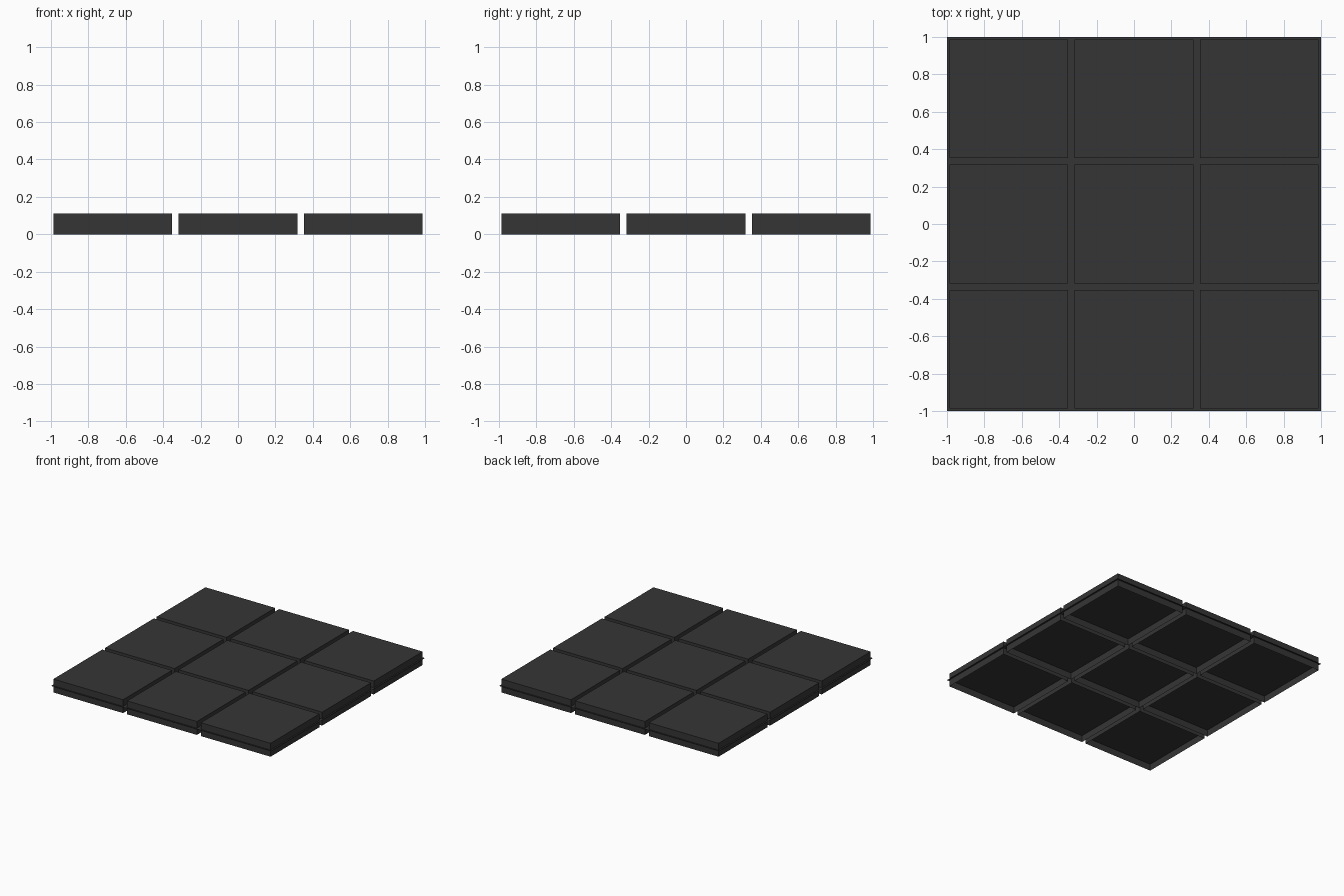
import bpy, bmesh

if "Cube" in bpy.data.objects:
    bpy.data.objects.remove(bpy.data.objects["Cube"])

PITCH, SIZE, HEIGHT, SHEET_Z = 0.67, 0.634, 0.11, 0.055

mat = bpy.data.materials.new("charcoal")
mat.diffuse_color = (0.036, 0.036, 0.036, 1)
mat.use_nodes = True
mat.node_tree.nodes["Principled BSDF"].inputs["Base Color"].default_value = mat.diffuse_color


def add_object(name, bm):
    mesh = bpy.data.meshes.new(name)
    bm.to_mesh(mesh)
    bm.free()
    mesh.materials.append(mat)
    obj = bpy.data.objects.new(name, mesh)
    bpy.context.collection.objects.link(obj)
    return obj


# Nine square caps, open underneath
for row in range(3):
    for col in range(3):
        bm = bmesh.new()
        bmesh.ops.create_cube(bm, size=1)
        bmesh.ops.scale(bm, vec=(SIZE, SIZE, HEIGHT), verts=bm.verts)
        bmesh.ops.translate(bm, vec=((col - 1) * PITCH, (row - 1) * PITCH, HEIGHT / 2),
                            verts=bm.verts)
        bm.normal_update()
        bottom = [f for f in bm.faces if f.normal.z < -0.5]
        bmesh.ops.delete(bm, geom=bottom, context='FACES_ONLY')
        add_object(f"tile_{row + 1}_{col + 1}", bm)

# Thin backing sheet joining the tiles at mid height
bm = bmesh.new()
bmesh.ops.create_grid(bm, x_segments=1, y_segments=1, size=1)
bmesh.ops.translate(bm, vec=(0, 0, SHEET_Z), verts=bm.verts)
add_object("backing_sheet", bm)
